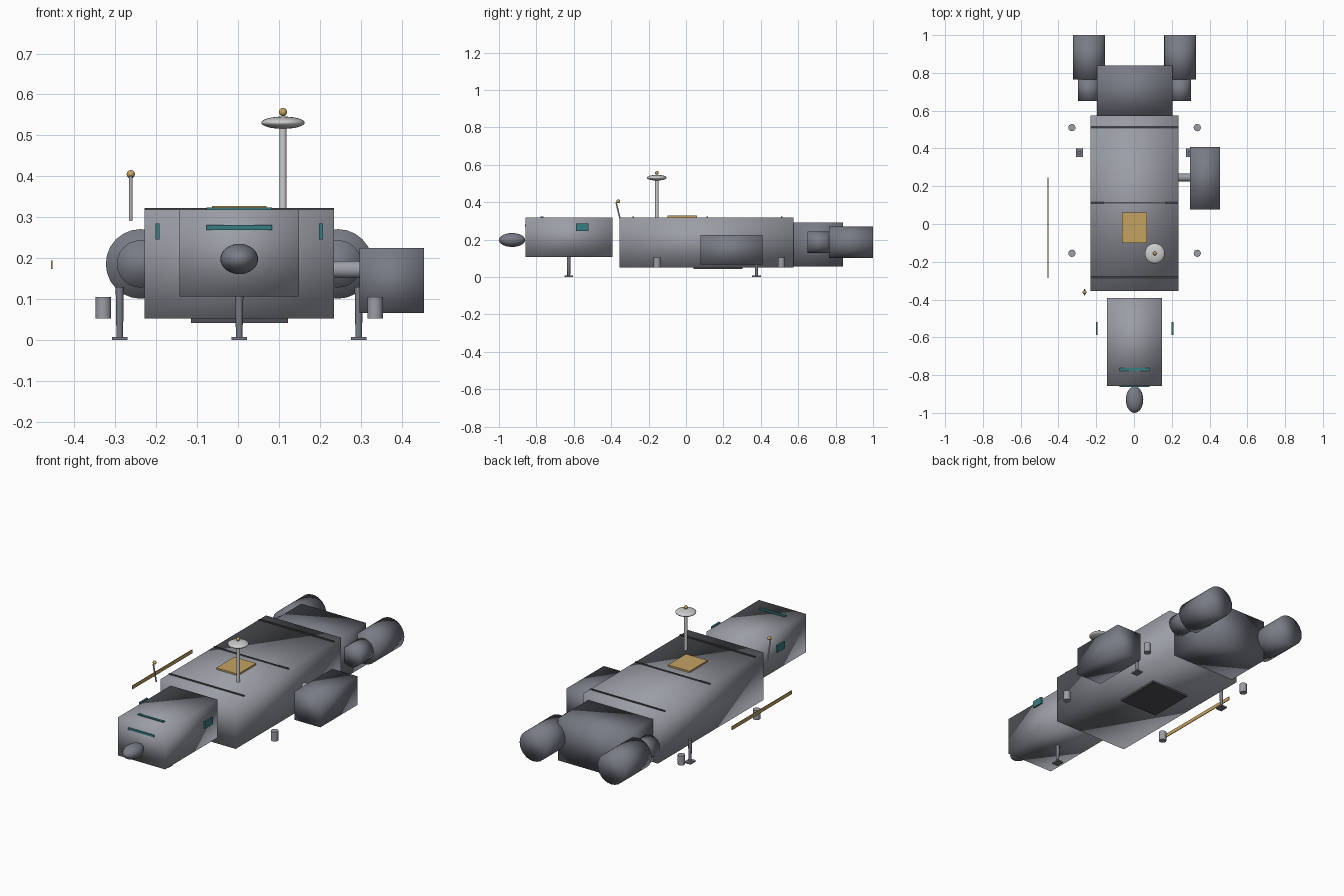
import bpy
from math import radians
from mathutils import Vector

if "Cube" in bpy.data.objects:
    bpy.data.objects.remove(bpy.data.objects["Cube"])

CX = 0.003  # body centre line


def mat(name, col):
    m = bpy.data.materials.new(name)
    m.diffuse_color = (*col, 1)
    m.use_nodes = True
    m.node_tree.nodes["Principled BSDF"].inputs["Base Color"].default_value = m.diffuse_color
    return m


GREY = mat("mid_grey", (0.33, 0.34, 0.38))
STEEL = mat("dark_grey", (0.19, 0.2, 0.235))
LIGHT = mat("light_grey", (0.55, 0.56, 0.58))
DARK = mat("seam_dark", (0.08, 0.08, 0.09))
GOLD = mat("gold", (0.55, 0.36, 0.12))
TEAL = mat("teal_glass", (0.04, 0.2, 0.22))


def finish(name, m, smooth):
    o = bpy.context.object
    o.name = name
    o.data.materials.append(m)
    if smooth == "all":
        bpy.ops.object.shade_smooth()
    elif smooth:
        bpy.ops.object.shade_smooth_by_angle(angle=radians(40))
    return o


def box(name, lo, hi, m, smooth=None):
    lo, hi = Vector(lo), Vector(hi)
    bpy.ops.mesh.primitive_cube_add(size=1, location=(lo + hi) / 2)
    bpy.context.object.scale = hi - lo
    bpy.ops.object.transform_apply(location=False, rotation=False, scale=True)
    return finish(name, m, smooth)


def rod(name, a, b, r1, m, r2=None, sides=24, smooth="angle"):
    a, b = Vector(a), Vector(b)
    d = b - a
    bpy.ops.mesh.primitive_cone_add(vertices=sides, radius1=r1, radius2=r1 if r2 is None else r2,
                                    depth=d.length, location=(a + b) / 2,
                                    rotation=d.to_track_quat('Z', 'Y').to_euler())
    return finish(name, m, smooth)


def ball(name, loc, radii, m):
    bpy.ops.mesh.primitive_uv_sphere_add(segments=32, ring_count=16, radius=1, location=loc)
    bpy.context.object.scale = radii
    bpy.ops.object.transform_apply(location=False, rotation=False, scale=True)
    return finish(name, m, "all")


# Main body blocks
box("main_hull", (-0.229, -0.356, 0.052), (0.235, 0.575, 0.319), GREY, "all")
box("cockpit", (-0.143, -0.857, 0.106), (0.149, -0.392, 0.319), GREY, "all")
box("engine_block", (-0.197, 0.57, 0.056), (0.203, 0.84, 0.292), STEEL, "all")
ball("nose_sensor", (CX, -0.93, 0.198), (0.046, 0.07, 0.037), STEEL)

# Cockpit windows
box("front_window", (CX - 0.08, -0.862, 0.269), (CX + 0.08, -0.852, 0.281), TEAL)
box("top_window", (CX - 0.08, -0.777, 0.316), (CX + 0.08, -0.763, 0.324), TEAL)

# Mirrored parts
for side, s in (("left", -1), ("right", 1)):
    x = CX + s * 0.2
    box(side + "_window", (x - 0.005, -0.587, 0.246), (x + 0.005, -0.52, 0.285), TEAL)
    x = CX + s * 0.241
    rod(side + "_engine_housing", (x, 0.65, 0.186), (x, 0.775, 0.186), 0.058, STEEL, smooth="all")
    rod(side + "_engine_nacelle", (x, 0.765, 0.186), (x, 1.0, 0.186), 0.085, STEEL, smooth="all")
    x = CX + s * 0.332
    for end, y in (("front", -0.155), ("rear", 0.51)):
        rod(f"{side}_{end}_thruster", (x, y, 0.052), (x, y, 0.105), 0.019, GREY)

# Landing legs
for name, x, y, top in (("front", CX, -0.627, 0.108), ("left", CX - 0.292, 0.377, 0.13),
                        ("right", CX + 0.292, 0.377, 0.13)):
    rod(name + "_leg", (x, y, 0.006), (x, y, top), 0.008, STEEL, 0.01, 12)
    box(name + "_foot", (x - 0.019, y - 0.023, 0), (x + 0.019, y + 0.023, 0.008), STEEL)

# Side cargo pod on its strut
box("cargo_pod", (0.297, 0.077, 0.066), (0.455, 0.408, 0.225), STEEL, "all")
rod("pod_strut", (0.2, 0.246, 0.172), (0.31, 0.246, 0.172), 0.021, GREY)

# Thin rail on the opposite side
box("side_rail", (-0.457, -0.285, 0.174), (-0.453, 0.245, 0.194), GOLD)

# Hull seams, hatch and belly plate
for i, y in enumerate((-0.283, 0.113, 0.511)):
    box(f"hull_seam_{i}", (-0.229, y - 0.004, 0.317), (0.235, y + 0.004, 0.323), DARK)
box("roof_hatch", (CX - 0.067, -0.1, 0.316), (CX + 0.067, 0.06, 0.328), GOLD)
box("belly_plate", (-0.115, 0.04, 0.042), (0.122, 0.302, 0.056), DARK)

# Dish antenna
rod("dish_mast", (0.11, -0.156, 0.31), (0.11, -0.156, 0.53), 0.009, LIGHT)
ball("dish", (0.11, -0.156, 0.531), (0.053, 0.053, 0.015), LIGHT)
ball("dish_tip", (0.11, -0.156, 0.557), (0.01, 0.01, 0.01), GOLD)

# Leaning whip antenna
rod("whip_antenna", (-0.262, -0.348, 0.292), (-0.262, -0.374, 0.4), 0.004, LIGHT, sides=12)
ball("whip_tip", (-0.262, -0.362, 0.405), (0.01, 0.01, 0.01), GOLD)
